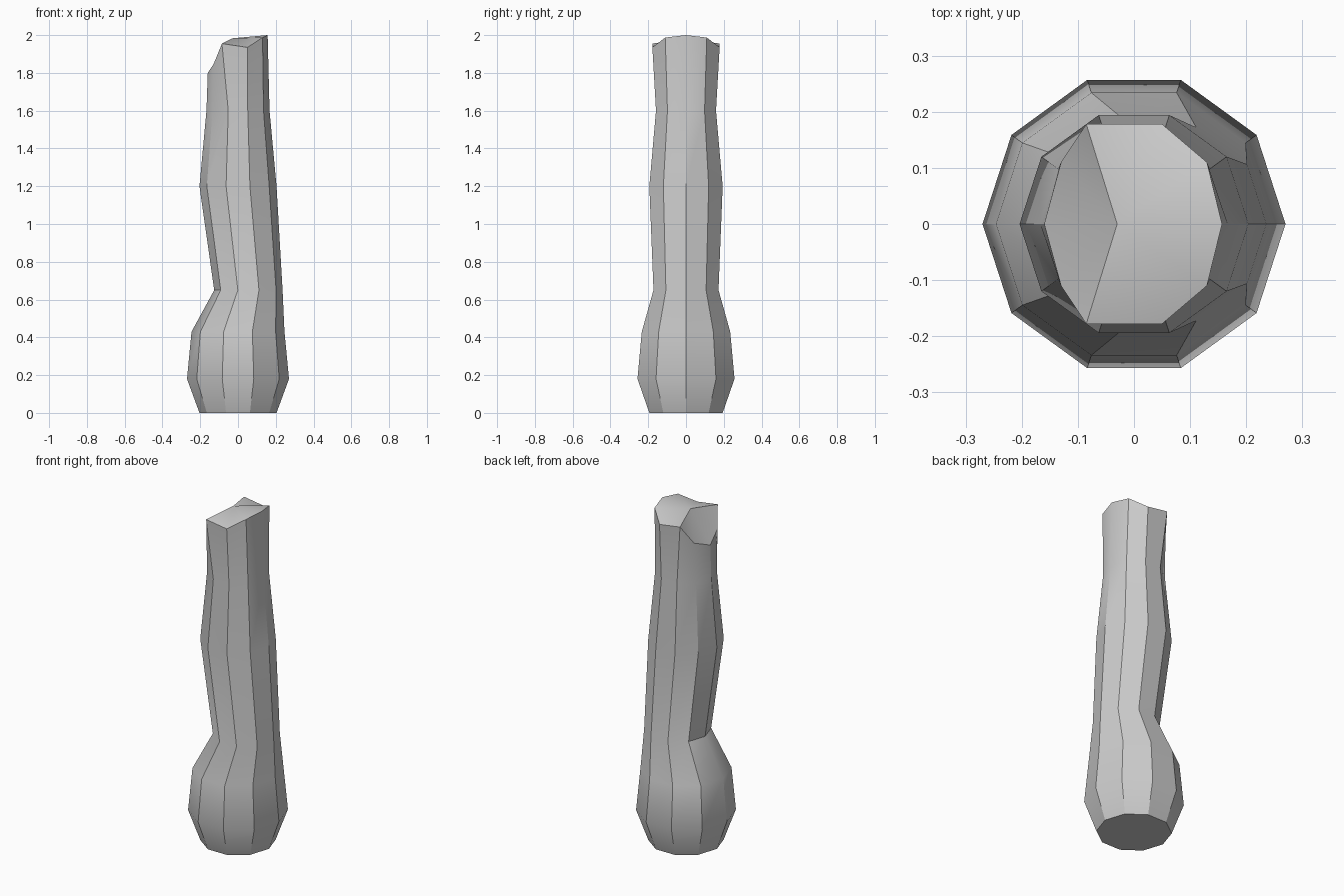
import bpy, bmesh
from math import cos, sin, pi, radians

if "Cube" in bpy.data.objects:
    bpy.data.objects.remove(bpy.data.objects["Cube"])

SIDES = 10
# lengthwise profile: height, radius, centre x
rings = [(0, 0.204, 0), (0.18, 0.27, 0), (0.43, 0.246, 0),
         (0.65, 0.181, 0.055), (1.2, 0.204, 0), (1.6, 0.167, 0)]
# broken top rim, half of it (mirrored in y), from +x round to -x
rim = [(0.157, 0, 2.0), (0.13, 0.11, 1.987), (0.05, 0.178, 1.935),
       (-0.085, 0.178, 1.955), (-0.13, 0.11, 1.845), (-0.16, 0, 1.8)]
rim += [(x, -y, z) for x, y, z in rim[-2:0:-1]]

bm = bmesh.new()
loops = []
for z, r, cx in rings:
    loops.append([bm.verts.new((cx + r * cos(2 * pi * i / SIDES),
                                r * sin(2 * pi * i / SIDES), z)) for i in range(SIDES)])
loops.append([bm.verts.new(p) for p in rim])

# side walls
for a, b in zip(loops, loops[1:]):
    for i in range(SIDES):
        j = (i + 1) % SIDES
        bm.faces.new((a[i], a[j], b[j], b[i]))

# flat base and uneven top
bm.faces.new(loops[0][::-1])
peak = bm.verts.new((-0.03, 0, 1.983))
for i in range(SIDES):
    bm.faces.new((loops[-1][i], loops[-1][(i + 1) % SIDES], peak))
bmesh.ops.recalc_face_normals(bm, faces=bm.faces)

mesh = bpy.data.meshes.new("post")
bm.to_mesh(mesh)
bm.free()
post = bpy.data.objects.new("post", mesh)
bpy.context.collection.objects.link(post)
bpy.context.view_layer.objects.active = post
post.select_set(True)
bpy.ops.object.shade_smooth_by_angle(angle=radians(32))
